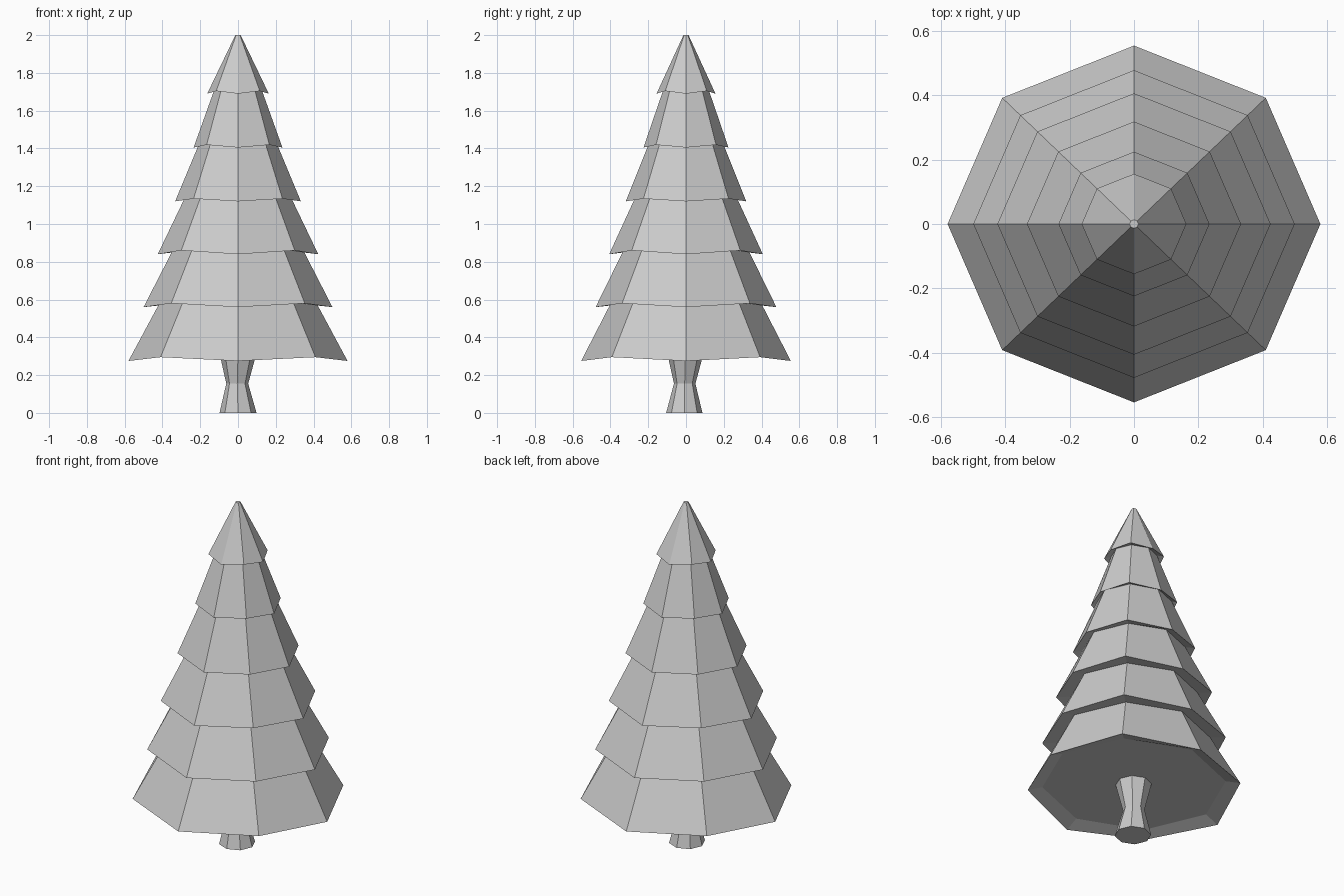
import bpy, bmesh
from math import sin, cos, pi

if "Cube" in bpy.data.objects:
    bpy.data.objects.remove(bpy.data.objects["Cube"])

SIDES = 8
DEPTH = 0.957  # the tree is slightly narrower front to back


def lathe(name, rings, depth):
    """Skin octagonal rings (radius, z, corner lift, centre x, centre y) and cap both ends."""
    bm = bmesh.new()
    loops = []
    for r, z, lift, cx, cy in rings:
        loops.append([bm.verts.new((cx + r * cos(2 * pi * i / SIDES),
                                    cy + r * depth * sin(2 * pi * i / SIDES),
                                    z + lift * (i % 2)))
                      for i in range(SIDES)])
    for a, b in zip(loops, loops[1:]):
        for i in range(SIDES):
            j = (i + 1) % SIDES
            bm.faces.new((a[i], a[j], b[j], b[i]))
    bm.faces.new(loops[0][::-1])
    bm.faces.new(loops[-1])
    bmesh.ops.recalc_face_normals(bm, faces=bm.faces)
    mesh = bpy.data.meshes.new(name)
    bm.to_mesh(mesh)
    bm.free()
    obj = bpy.data.objects.new(name, mesh)
    bpy.context.collection.objects.link(obj)
    return obj


# Trunk: flared at both ends, pinched in the middle
lathe("trunk", [(0.098, 0.0, 0, 0, -0.009),
                (0.058, 0.155, 0, -0.004, -0.007),
                (0.098, 0.315, 0, 0, -0.003)], 0.98)

# Branches: six stacked skirts, each rim drooping at alternate corners
# (rim radius, rim height, radius at the top of the skirt)
tiers = [(0.58, 0.275, 0.415), (0.50, 0.56, 0.345), (0.425, 0.84, 0.28),
         (0.333, 1.12, 0.205), (0.235, 1.405, 0.125), (0.163, 1.69, 0.014)]
rings = [(0.50, 0.31, 0, 0, 0)]  # recessed underside
for k, (rim, z, neck) in enumerate(tiers):
    top = tiers[k + 1][1] + 0.022 if k + 1 < len(tiers) else 2.0
    rings += [(rim, z, 0.02 if k < 3 else 0.014, 0, 0), (neck, top, 0, 0, 0)]
lathe("branches", rings, DEPTH)
